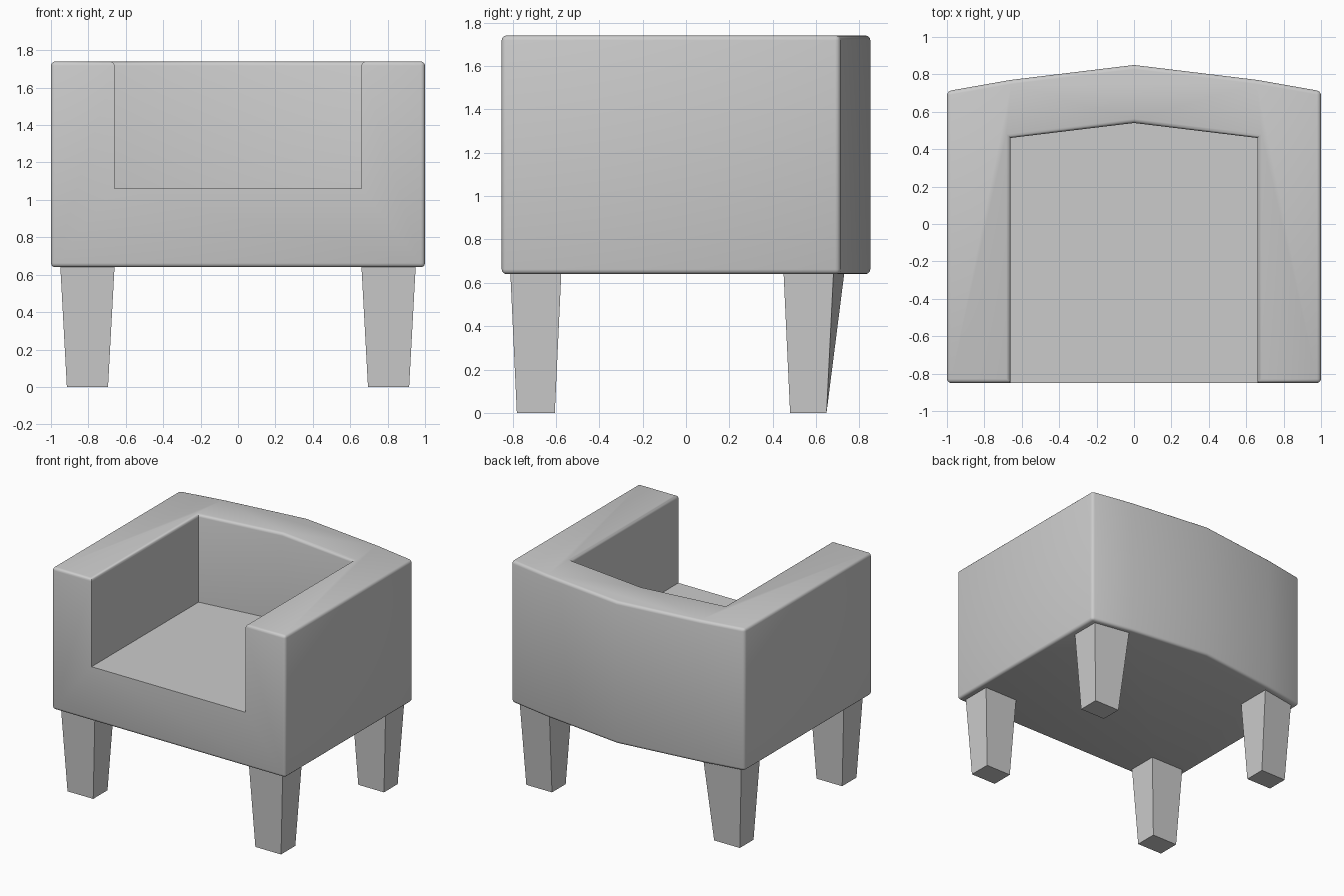
import bpy, bmesh

if "Cube" in bpy.data.objects:
    bpy.data.objects.remove(bpy.data.objects["Cube"])

TOP, SEAT, BOTTOM = 1.74, 1.06, 0.64


def finish(name, bm, smooth=False):
    bmesh.ops.recalc_face_normals(bm, faces=bm.faces)
    mesh = bpy.data.meshes.new(name)
    bm.to_mesh(mesh)
    bm.free()
    obj = bpy.data.objects.new(name, mesh)
    bpy.context.collection.objects.link(obj)
    if smooth:
        bpy.ops.object.select_all(action='DESELECT')
        obj.select_set(True)
        bpy.context.view_layer.objects.active = obj
        bpy.ops.object.shade_smooth_by_angle(angle=0.6)
    return obj


def ring(bm, points, z):
    return [bm.verts.new((x, y, z)) for x, y in points]


# Upholstered body: one shell with arms, bowed back and recessed seat
outer = [(0.66, -0.85), (1, -0.85), (1, 0.71), (0.66, 0.77), (0, 0.85),
         (-0.66, 0.77), (-1, 0.71), (-1, -0.85), (-0.66, -0.85)]
well = [(-0.66, -0.85), (-0.66, 0.46), (0, 0.54), (0.66, 0.46), (0.66, -0.85)]
bm = bmesh.new()
low = ring(bm, outer[1:8], BOTTOM)
rim = ring(bm, outer, TOP)
inner = [rim[-1]] + ring(bm, well[1:4], TOP) + [rim[0]]
seat = ring(bm, well, SEAT)
bm.faces.new(low)
bm.faces.new(rim + inner[1:4])
bm.faces.new(seat)
for i in range(6):
    bm.faces.new((low[i], low[i + 1], rim[i + 2], rim[i + 1]))
for i in range(4):
    bm.faces.new((seat[i], seat[i + 1], inner[i + 1], inner[i]))
bm.faces.new((low[6], low[0], rim[1], rim[0], seat[4], seat[0], rim[8], rim[7]))
bmesh.ops.recalc_face_normals(bm, faces=bm.faces)
# Soften the convex edges, leaving the seat opening crisp
edges = [e for e in bm.edges if e.calc_face_angle_signed() > 0.5
         and not any(v in seat for v in e.verts)]
bmesh.ops.bevel(bm, geom=edges, offset=0.022, segments=3, profile=0.5,
                affect='EDGES', clamp_overlap=True)
finish("armchair_body", bm, smooth=True)


# Tapered legs, inner top corner of the rear pair follows the bowed back
def leg(name, side, foot, head):
    bm = bmesh.new()
    a = ring(bm, [(side * x, y) for x, y in foot], 0)
    b = ring(bm, [(side * x, y) for x, y in head], BOTTOM + 0.005)
    bm.faces.new(a)
    bm.faces.new(b)
    for i in range(4):
        j = (i + 1) % 4
        bm.faces.new((a[i], a[j], b[j], b[i]))
    finish(name, bm)


for label, side in (("left", -1), ("right", 1)):
    leg(f"front_leg_{label}", side,
        [(0.695, -0.78), (0.915, -0.78), (0.915, -0.605), (0.695, -0.605)],
        [(0.66, -0.81), (0.95, -0.81), (0.95, -0.575), (0.66, -0.575)])
    leg(f"back_leg_{label}", side,
        [(0.695, 0.48), (0.915, 0.48), (0.915, 0.648), (0.695, 0.648)],
        [(0.66, 0.45), (0.95, 0.45), (0.95, 0.68), (0.66, 0.73)])
